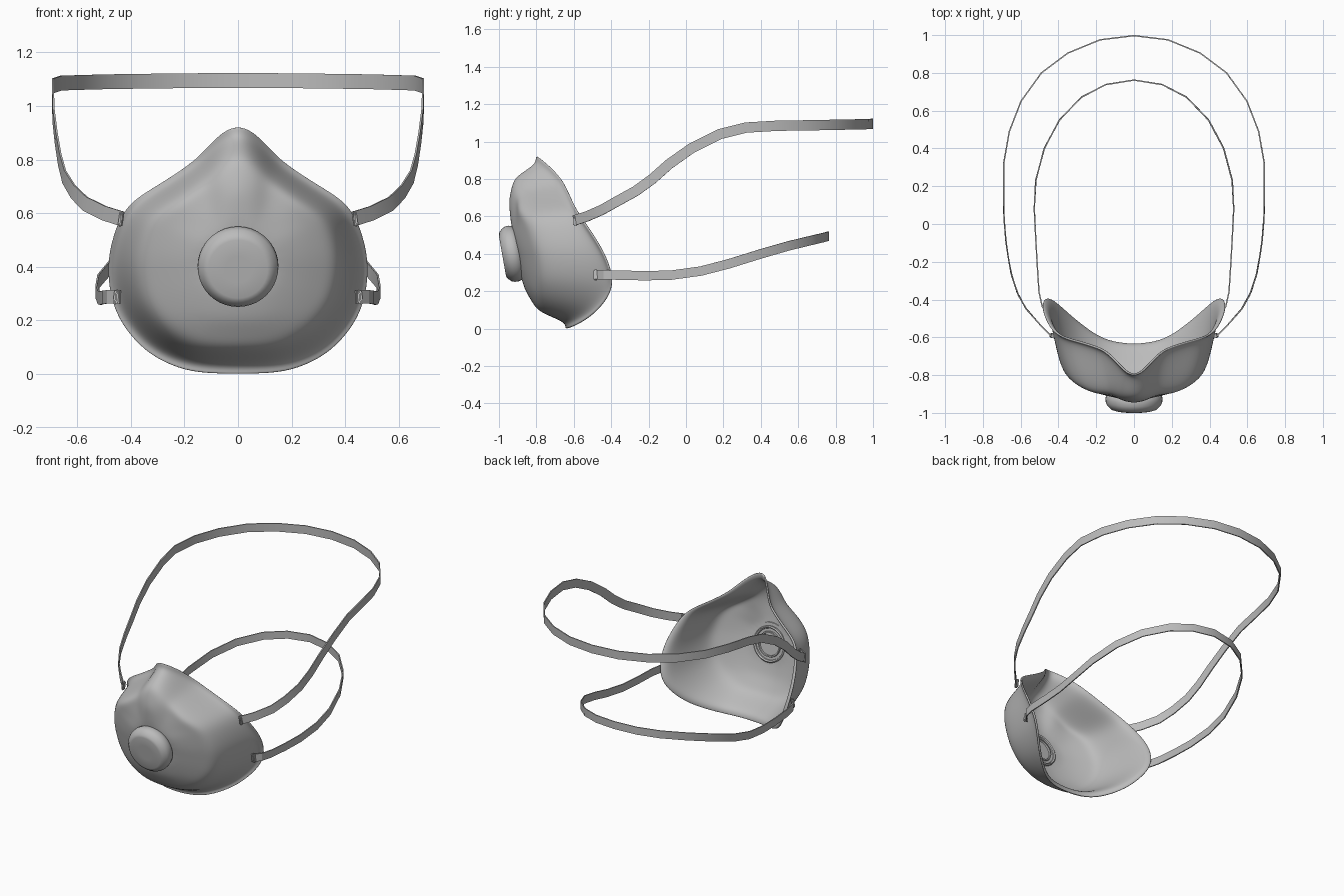
import bpy, bmesh, math
from mathutils import Vector

if "Cube" in bpy.data.objects:
    bpy.data.objects.remove(bpy.data.objects["Cube"])

grey = bpy.data.materials.new("light grey")
grey.diffuse_color = (0.5, 0.5, 0.5, 1)
grey.use_nodes = True
grey.node_tree.nodes["Principled BSDF"].inputs["Base Color"].default_value = grey.diffuse_color


def finish(name, bm, angle=40):
    bmesh.ops.recalc_face_normals(bm, faces=bm.faces)
    me = bpy.data.meshes.new(name)
    bm.to_mesh(me)
    bm.free()
    ob = bpy.data.objects.new(name, me)
    bpy.context.collection.objects.link(ob)
    me.materials.append(grey)
    bpy.ops.object.select_all(action='DESELECT')
    ob.select_set(True)
    bpy.context.view_layer.objects.active = ob
    bpy.ops.object.shade_smooth_by_angle(angle=math.radians(angle))
    return ob


def bridge(bm, loops, closed=True):
    for a, b in zip(loops, loops[1:]):
        n = len(a)
        for i in range(n if closed else n - 1):
            j = (i + 1) % n
            bm.faces.new((a[i], a[j], b[j], b[i]))


# --- Mask shell: rim outline (x, y, z) shrunk in rings towards the domed front
RIM = [(0, -.81, .925), (.05, -.785, .91), (.1, -.73, .865), (.15, -.68, .81),
       (.2, -.655, .77), (.3, -.625, .705), (.4, -.60, .645), (.45, -.55, .57),
       (.485, -.47, .45), (.487, -.42, .35), (.467, -.395, .25), (.425, -.42, .17),
       (.35, -.49, .085), (.25, -.57, .03), (.15, -.63, .003), (0, -.65, 0)]
CENTRE = [(0, -.70), (.1, -.80), (.2, -.86), (.3, -.89), (.45, -.925),
          (.6, -.94), (.7, -.95), (.8, -.92), (.93, -.83)]
RINGS = [(1, 0), (.975, .015), (.94, .08), (.905, .27), (.86, .6), (.81, .87), (.75, 1),
         (.65, 1), (.52, 1), (.4, 1), (.27, 1)]


def front_y(x, z):
    for (z0, y0), (z1, y1) in zip(CENTRE, CENTRE[1:]):
        if z <= z1:
            break
    y = y0 + (y1 - y0) * (z - z0) / (z1 - z0)
    crease = min(1, max(0, (z - .5) / .2))      # hollows beside the nose ridge
    return y + .9 * x * x + .035 * crease * math.exp(-((abs(x) - .13) / .06) ** 2)


rim = RIM + [(-x, y, z) for x, y, z in RIM[-2:0:-1]]
bm = bmesh.new()
loops = []
for s, w in RINGS:
    loop = []
    for x, y, z in rim:
        px, pz = x * s, .42 + (z - .42) * s
        loop.append(bm.verts.new((px, y * (1 - w) + front_y(px, pz) * w, pz)))
    loops.append(loop)
bridge(bm, loops)
bm.faces.new(loops[-1])
shell = finish("mask_shell", bm, 180)
sol = shell.modifiers.new("thickness", 'SOLIDIFY')
sol.thickness = .012
sol.offset = -1
sub = shell.modifiers.new("smooth", 'SUBSURF')
sub.levels = sub.render_levels = 2


# --- Exhale valve: lathed cap outside, rings inside
def lathe(name, profile, origin, n=40):
    bm = bmesh.new()
    loops = [[bm.verts.new((r * math.cos(2 * math.pi * i / n), r * math.sin(2 * math.pi * i / n), h))
              for i in range(n)] for r, h in profile]
    bridge(bm, loops)
    bm.faces.new(loops[0])
    bm.faces.new(loops[-1])
    ob = finish(name, bm)
    ob.location = origin
    ob.rotation_euler = (math.radians(100), 0, 0)


lathe("valve_cap", [(.135, -.01), (.146, 0), (.151, .02), (.15, .04), (.144, .056), (.134, .066),
                    (.125, .076), (.11, .081), (.05, .081)], (0, -.902, .405))
lathe("valve_seat", [(.115, .02), (.115, -.022), (.108, -.027), (.1, -.022), (.098, -.014), (.082, -.014),
                     (.08, -.024), (.072, -.024), (.07, -.014), (.02, -.014)], (0, -.902, .405))


# --- Head straps: flat ribbons following half a path, mirrored to the other side
def strap(name, half, width, thick=.007):
    path = [Vector(p) for p in half]
    path += [Vector((-p.x, p.y, p.z)) for p in path[-2::-1]]
    bm = bmesh.new()
    loops = []
    for i, p in enumerate(path):
        t = (path[min(i + 1, len(path) - 1)] - path[max(i - 1, 0)]).normalized()
        up = (Vector((0, 0, 1)) - t * t.z).normalized()
        side = t.cross(up) * thick / 2
        up *= width / 2
        loops.append([bm.verts.new(p + a * up + b * side)
                      for a, b in ((1, 1), (1, -1), (-1, -1), (-1, 1))])
    bridge(bm, loops)
    bm.faces.new(loops[0])
    bm.faces.new(loops[-1])
    finish(name, bm, 25)


strap("upper_strap", [(.43, -.60, .578), (.50, -.53, .60), (.57, -.45, .635), (.615, -.37, .68),
                      (.648, -.27, .735), (.665, -.18, .80), (.678, -.09, .88), (.688, .03, .965),
                      (.69, .18, 1.04), (.69, .32, 1.075), (.66, .49, 1.085), (.598, .65, 1.087),
                      (.49, .80, 1.09), (.35, .905, 1.092), (.18, .975, 1.094), (0, .997, 1.095)], .055)
strap("lower_strap", [(.44, -.49, .287), (.485, -.44, .288), (.503, -.36, .286), (.512, -.22, .283),
                      (.52, -.08, .286), (.528, .08, .308), (.52, .23, .347), (.475, .40, .40),
                      (.395, .55, .443), (.28, .67, .472), (.15, .738, .488), (0, .762, .495)], .05)

# --- Strap clips: small rounded blocks on both sides
for name, pos in (("upper_clip", (.436, -.59, .578)), ("lower_clip", (.455, -.482, .287))):
    for side, sx in (("left", 1), ("right", -1)):
        bm = bmesh.new()
        bmesh.ops.create_cube(bm, size=1)
        bmesh.ops.scale(bm, vec=(.018, .026, .06), verts=bm.verts)
        bmesh.ops.bevel(bm, geom=bm.edges[:], offset=.006, segments=2, affect='EDGES')
        ob = finish(f"{name}_{side}", bm)
        ob.location = (pos[0] * sx, pos[1], pos[2])
        ob.rotation_euler = (0, math.radians(-8) * sx, 0)
